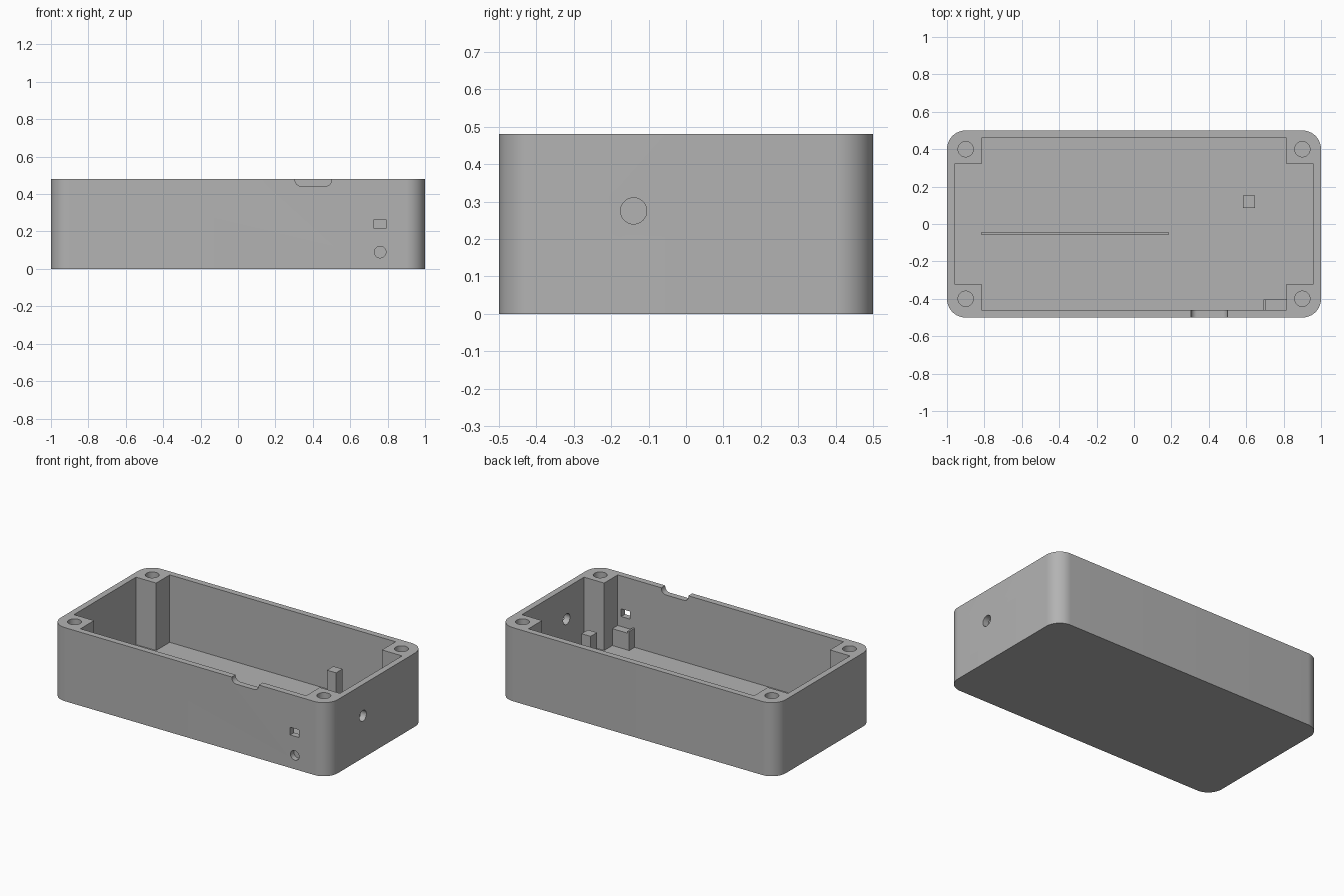
import bpy, bmesh, math
from mathutils import Vector

cube = bpy.data.objects.get("Cube")
if cube:
    bpy.data.objects.remove(cube, do_unlink=True)

grey = bpy.data.materials.new("plain grey")
grey.use_nodes = True
COLOUR = (0.45, 0.45, 0.45, 1)
grey.diffuse_color = COLOUR
grey.node_tree.nodes["Principled BSDF"].inputs["Base Color"].default_value = COLOUR


def prism(name, points, direction):
    """Extrude a closed outline along a direction."""
    bm = bmesh.new()
    face = bm.faces.new([bm.verts.new(p) for p in points])
    res = bmesh.ops.extrude_face_region(bm, geom=[face])
    moved = [g for g in res["geom"] if isinstance(g, bmesh.types.BMVert)]
    bmesh.ops.translate(bm, verts=moved, vec=Vector(direction))
    bmesh.ops.recalc_face_normals(bm, faces=bm.faces)
    mesh = bpy.data.meshes.new(name)
    bm.to_mesh(mesh)
    bm.free()
    mesh.materials.append(grey)
    obj = bpy.data.objects.new(name, mesh)
    bpy.context.collection.objects.link(obj)
    return obj


def box(name, x0, x1, y0, y1, z0, z1):
    outline = [(x0, y0, z0), (x1, y0, z0), (x1, y1, z0), (x0, y1, z0)]
    return prism(name, outline, (0, 0, z1 - z0))


def arc(cx, cy, r, start, end, steps):
    angles = [math.radians(start + (end - start) * i / steps) for i in range(steps + 1)]
    return [(cx + r * math.cos(a), cy + r * math.sin(a)) for a in angles]


def cylinder(name, centre, r, direction):
    """Round bar starting at centre and running along an axis direction."""
    c, d = Vector(centre), Vector(direction)
    u = d.normalized().orthogonal().normalized()
    v = d.normalized().cross(u)
    ring = arc(0, 0, r, 0, 360, 40)[:-1]
    return prism(name, [c + u * a + v * b for a, b in ring], d)


# Case size
H, FLOOR, WALL = 0.48, 0.04, 0.04

# Outer block with rounded upright corners
outline = []
for i, (sx, sy) in enumerate([(1, 1), (-1, 1), (-1, -1), (1, -1)]):
    outline += arc(sx * 0.9, sy * 0.4, 0.1, i * 90, i * 90 + 90, 16)
case = prism("case", [(x, y, 0) for x, y in outline], (0, 0, H))

# Cross-shaped cavity that leaves four corner bosses
ax, bx, ay, by = 0.96, 0.815, 0.32, 0.46
cross = []
for sx, sy in [(1, 1), (-1, 1), (-1, -1), (1, -1)]:
    corner = [(ax, ay), (bx, ay), (bx, by)]
    if sx * sy < 0:
        corner.reverse()
    cross += [(sx * x, sy * y, FLOOR) for x, y in corner]
cutters = [prism("cavity_cutter", cross, (0, 0, 0.6))]

# Screw holes in the bosses
for sx in (-1, 1):
    for sy in (-1, 1):
        cutters.append(cylinder("screw_hole_cutter", (sx * 0.9, sy * 0.4, 0.16), 0.041, (0, 0, 0.5)))

# Rounded notch in the front rim
notch = arc(0.338, 0.475, 0.033, 180, 270, 8) + arc(0.467, 0.475, 0.033, 270, 360, 8)
notch += [(0.5, 0.55), (0.305, 0.55)]
cutters.append(prism("notch_cutter", [(x, -0.55, z) for x, z in notch], (0, 0.12, 0)))

# Openings through the front and the left side wall
cutters.append(box("switch_opening_cutter", 0.727, 0.79, -0.55, -0.43, 0.215, 0.265))
cutters.append(cylinder("side_hole_cutter", (0.92, -0.14, 0.275), 0.035, (0.2, 0, 0)))
cutters.append(cylinder("front_hole_cutter", (0.76, -0.55, 0.09), 0.031, (0, 0.12, 0)))

for cutter in cutters:
    mod = case.modifiers.new(cutter.name, 'BOOLEAN')
    mod.operation, mod.solver, mod.object = 'DIFFERENCE', 'EXACT', cutter

# Bake the cuts, then drop the cutters
deps = bpy.context.evaluated_depsgraph_get()
cut_mesh = bpy.data.meshes.new_from_object(case.evaluated_get(deps))
case.modifiers.clear()
case.data = cut_mesh
for cutter in cutters:
    bpy.data.objects.remove(cutter, do_unlink=True)

# Inner fittings standing on the floor
LOW = FLOOR - 0.01
box("support_post", 0.582, 0.648, 0.086, 0.152, LOW, 0.375)
box("floor_rib", -0.815, 0.185, -0.058, -0.042, LOW, 0.1)
box("holder_block", 0.7, 0.82, -0.465, -0.405, LOW, 0.15)
box("holder_side", 0.693, 0.705, -0.465, -0.404, LOW, 0.165)

# Smooth the curved walls, keep edges crisp
bpy.ops.object.select_all(action='DESELECT')
case.select_set(True)
bpy.context.view_layer.objects.active = case
bpy.ops.object.shade_smooth_by_angle(angle=math.radians(30))
